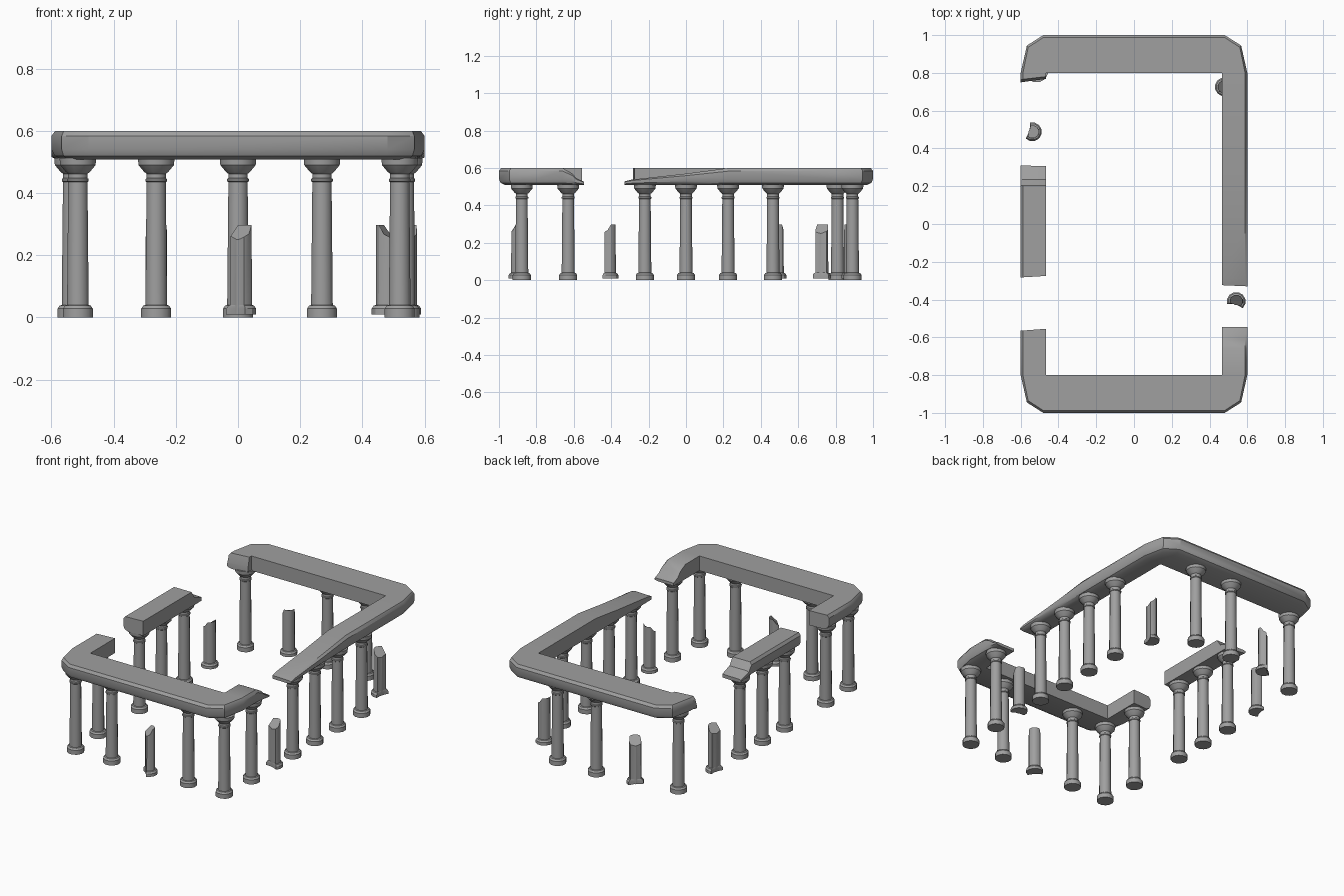
import bpy, bmesh, math
from mathutils import Vector

cube = bpy.data.objects.get("Cube")
if cube:
    bpy.data.objects.remove(cube, do_unlink=True)

stone = bpy.data.materials.new("grey stone")
stone.use_nodes = True
GREY = (0.35, 0.35, 0.35, 1)
stone.diffuse_color = GREY
stone.node_tree.nodes["Principled BSDF"].inputs["Base Color"].default_value = GREY


def loft(name, rings, angle):
    """Skin a list of equal closed rings and cap both ends."""
    bm = bmesh.new()
    loops = [[bm.verts.new(p) for p in ring] for ring in rings]
    n = len(loops[0])
    for a, b in zip(loops, loops[1:]):
        for i in range(n):
            j = (i + 1) % n
            bm.faces.new((a[i], a[j], b[j], b[i]))
    bm.faces.new(loops[0])
    bm.faces.new(loops[-1])
    bmesh.ops.remove_doubles(bm, verts=bm.verts, dist=0.0005)
    bmesh.ops.recalc_face_normals(bm, faces=bm.faces)
    mesh = bpy.data.meshes.new(name)
    bm.to_mesh(mesh)
    bm.free()
    mesh.materials.append(stone)
    obj = bpy.data.objects.new(name, mesh)
    bpy.context.collection.objects.link(obj)
    bpy.ops.object.select_all(action='DESELECT')
    obj.select_set(True)
    bpy.context.view_layer.objects.active = obj
    bpy.ops.object.shade_smooth_by_angle(angle=math.radians(angle))
    return obj


SIDES = 12
BASE = [(0.050, 0), (0.050, 0.028), (0.043, 0.038), (0.036, 0.040)]
TOP = [(0.032, 0.435), (0.036, 0.438), (0.036, 0.445), (0.032, 0.448),
       (0.032, 0.462), (0.040, 0.468), (0.059, 0.490), (0.061, 0.512)]


def circle(x, y, r, z):
    turn = [2 * math.pi * (i + 0.5) / SIDES for i in range(SIDES)]
    return [(x + r * math.cos(t), y + r * math.sin(t), z) for t in turn]


def column(name, x, y):
    loft(name, [circle(x, y, r, z) for r, z in BASE + TOP], 32)


def broken_column(name, x, y, notch):
    """Stump with a bite out of one side and a jagged slanted top."""
    rings = []
    for r, z in [(r, max(z, 0.01)) for r, z in BASE] + [(0.035, 0.27)]:
        ring = []
        for i in range(SIDES):
            t = 2 * math.pi * (i + 0.5) / SIDES
            facing = math.cos(t - math.radians(notch))
            radius = 0.02 if facing > 0.8 else r
            lift = 0
            if z > 0.2:
                lift = 0.028 if facing < -0.3 else -0.02 * facing
            ring.append((x + radius * math.cos(t), y + radius * math.sin(t), z + lift))
        rings.append(ring)
    loft(name, rings, 30)


# Columns along the two short sides and the two long sides
for i, x in enumerate((-0.515, -0.263, 0.27, 0.52)):
    column(f"front_column_{i}", x, -0.878)
for i, (x, y) in enumerate(((-0.515, 0.81), (0.0, 0.89), (0.27, 0.89))):
    column(f"back_column_{i}", x, y)
for i, y in enumerate((-0.63, -0.22, 0.0, 0.225)):
    column(f"right_column_{i}", -0.532, y)
for i, y in enumerate((-0.63, -0.22, 0.0, 0.225, 0.465)):
    column(f"left_column_{i}", 0.535, y)

# Broken columns
broken_column("broken_front_column", 0.01, -0.9, 230)
broken_column("broken_back_column", -0.263, 0.88, 135)
broken_column("broken_right_column", -0.538, 0.488, 160)
broken_column("broken_left_column", 0.541, -0.41, 260)
broken_column("broken_corner_column", 0.478, 0.726, 340)

FLOOR, ROOF = 0.508, 0.60


def beam(name, stations):
    """Sweep the rounded beam section through (outer, inner, top height) stations."""
    rings = []
    for outer, inner, top in stations:
        o, n = Vector(outer), Vector(inner)
        d = (n - o).normalized()
        h = top - FLOOR
        section = [(n, 0), (o + d * 0.035, 0), (o + d * 0.01, 0.13), (o, 0.35),
                   (o, 0.82), (o + d * 0.012, 1), (n, 1)]
        rings.append([(p.x, p.y, FLOOR + f * h) for p, f in section])
    loft(name, rings, 32)


def side(sign, y, top=ROOF, skew=0.0):
    """Station across a long side; skew shifts its inner edge."""
    return ((sign * 0.6, y), (sign * 0.467, y + skew), top)


def corner(sx, sy):
    """Chamfered corner, from the long side round to the short side."""
    inner = (sx * 0.467, sy * 0.8)
    outline = ((0.6, 0.8), (0.567, 0.945), (0.48, 1.0))
    return [((sx * x, sy * y), inner, ROOF) for x, y in outline]


# Front beam with both snapped ends
beam("front_beam",
     [side(-1, -0.565, ROOF, 0.01), side(-1, -0.6)]
     + corner(-1, -1) + corner(1, -1)[::-1]
     + [side(1, -0.66), side(1, -0.61, 0.572), side(1, -0.585, 0.545),
        side(1, -0.545, 0.526)])

# Back beam running on along the long left side to a worn wedge
beam("back_beam",
     [side(-1, 0.75, 0.545, 0.018), side(-1, 0.765, ROOF, 0.015)]
     + corner(-1, 1) + corner(1, 1)[::-1]
     + [side(1, 0.23), side(1, 0.0, 0.57), side(1, -0.29, 0.538),
        side(1, -0.33, 0.528, 0.006)])

# Loose beam piece over the right columns
beam("right_beam",
     [side(-1, -0.283, ROOF, 0.008), side(-1, 0.205), side(-1, 0.235, 0.555),
      side(-1, 0.31, 0.53, -0.004)])
